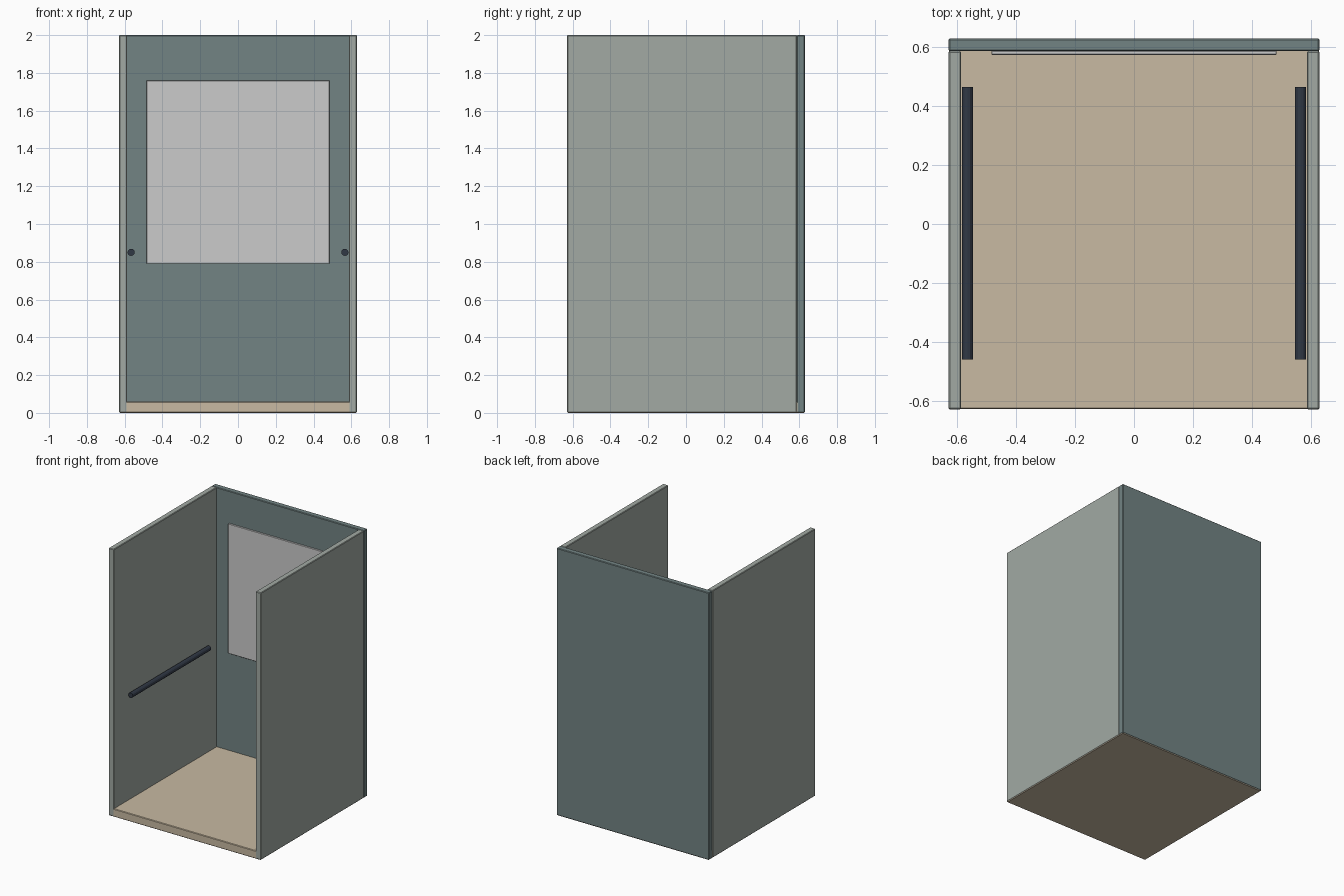
import bpy
from math import pi

if "Cube" in bpy.data.objects:
    bpy.data.objects.remove(bpy.data.objects["Cube"])

W, T, H = 0.63, 0.043, 2.0   # half width, wall thickness, height


def material(name, rgb):
    m = bpy.data.materials.new(name)
    m.diffuse_color = (*rgb, 1)
    m.use_nodes = True
    m.node_tree.nodes["Principled BSDF"].inputs["Base Color"].default_value = m.diffuse_color
    return m


side_mat = material("grey_panel", (0.36, 0.40, 0.37))
back_mat = material("blue_grey_panel", (0.17, 0.23, 0.23))
floor_mat = material("tan_floor", (0.58, 0.49, 0.36))
mirror_mat = material("pale_glass", (0.66, 0.69, 0.68))
rail_mat = material("dark_rail", (0.03, 0.04, 0.06))


def box(name, lo, hi, mat, bevel=0.004):
    bpy.ops.mesh.primitive_cube_add(size=1, location=[(a + b) / 2 for a, b in zip(lo, hi)])
    ob = bpy.context.object
    ob.name = name
    ob.scale = [b - a for a, b in zip(lo, hi)]
    bpy.ops.object.transform_apply(location=False, rotation=False, scale=True)
    ob.data.materials.append(mat)
    mod = ob.modifiers.new("edge", 'BEVEL')
    mod.width = bevel
    mod.segments = 1
    return ob


# Floor slab, a hair inside the walls so no faces coincide
box("floor", (-W + 0.002, -W + 0.001, 0), (W - 0.002, W - 0.002, 0.06), floor_mat)

# Back wall and the mirror panel hung on it
box("back_wall", (-W, W - T, 0.002), (W, W, H), back_mat)
box("mirror_panel", (-0.485, 0.575, 0.79), (0.485, W - T + 0.001, 1.76), mirror_mat, 0.002)

# Side walls and handrails
for s, side in ((-1, "left"), (1, "right")):
    xs = sorted((s * (W - T), s * W))
    box(side + "_wall", (xs[0], -W, 0.002), (xs[1], W - T, H), side_mat)
    bpy.ops.mesh.primitive_cylinder_add(vertices=12, radius=0.019, depth=0.926,
                                        location=(s * 0.566, 0.002, 0.85),
                                        rotation=(pi / 2, 0, 0))
    rail = bpy.context.object
    rail.name = side + "_handrail"
    rail.data.materials.append(rail_mat)
